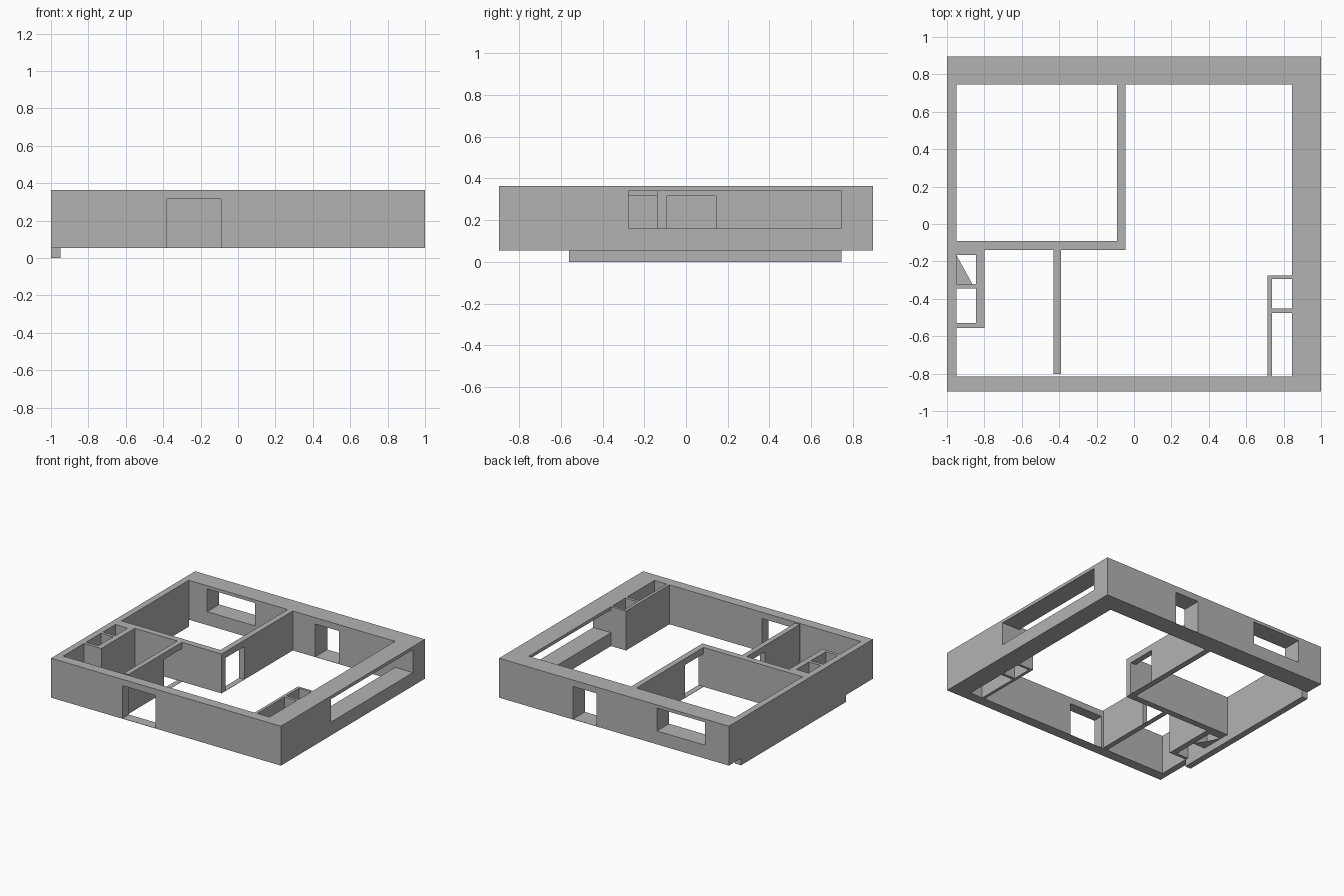
import bpy, bmesh

if "Cube" in bpy.data.objects:
    bpy.data.objects.remove(bpy.data.objects["Cube"])

BOTTOM, TOP = 0.055, 0.365
SILL = 0.057            # thin threshold left under each doorway
HEAD = 0.315            # door head height
WIN0, WIN1 = 0.16, 0.34 # window sill and head

mat = bpy.data.materials.new("plaster_grey")
mat.diffuse_color = (0.45, 0.45, 0.45, 1)
mat.use_nodes = True
mat.node_tree.nodes["Principled BSDF"].inputs["Base Color"].default_value = mat.diffuse_color


def finish(name, bm):
    bmesh.ops.recalc_face_normals(bm, faces=bm.faces[:])
    me = bpy.data.meshes.new(name)
    bm.to_mesh(me)
    bm.free()
    me.materials.append(mat)
    ob = bpy.data.objects.new(name, me)
    bpy.context.collection.objects.link(ob)
    return ob


def wall(x0, x1, y0, y1, z0=BOTTOM, z1=TOP):
    return ((x0, x1), (y0, y1), (z0, z1))


def inside(p, box):
    return all(lo < c < hi for c, (lo, hi) in zip(p, box))


def build(name, solids, openings=()):
    """Union of boxes minus openings, as one closed shell of flat faces."""
    cuts = [sorted({v for b in list(solids) + list(openings) for v in b[a]})
            for a in range(3)]
    n = [len(c) - 1 for c in cuts]
    filled = set()
    for i in range(n[0]):
        for j in range(n[1]):
            for k in range(n[2]):
                p = [(cuts[a][q] + cuts[a][q + 1]) / 2 for a, q in enumerate((i, j, k))]
                if any(inside(p, b) for b in solids) and not any(inside(p, b) for b in openings):
                    filled.add((i, j, k))
    bm = bmesh.new()
    verts = {}

    def vert(key):
        if key not in verts:
            verts[key] = bm.verts.new([cuts[a][key[a]] for a in range(3)])
        return verts[key]

    for cell in sorted(filled):
        for a in range(3):
            for side in (0, 1):
                nb = list(cell)
                nb[a] += 2 * side - 1
                if tuple(nb) in filled:
                    continue
                b, c = (a + 1) % 3, (a + 2) % 3
                loop = []
                for db, dc in ((0, 0), (1, 0), (1, 1), (0, 1)):
                    key = list(cell)
                    key[a] += side
                    key[b] += db
                    key[c] += dc
                    loop.append(vert(tuple(key)))
                bm.faces.new(loop if side else loop[::-1])
    bmesh.ops.dissolve_limit(bm, angle_limit=0.01, verts=bm.verts[:], edges=bm.edges[:])
    return finish(name, bm)


# Outer walls, with the lower skirt under the left wall
build("outer_walls",
      [wall(-1, 1, 0.745, 0.895), wall(-1, 1, -0.895, -0.815),
       wall(-1, -0.95, -0.895, 0.895), wall(0.845, 1, -0.895, 0.895),
       wall(-1, -0.95, -0.56, 0.745, 0, BOTTOM)],
      [wall(-0.38, -0.09, -1, -0.815, SILL, HEAD),     # front door
       wall(0.15, 0.357, 0.745, 1, SILL, HEAD),        # back door
       wall(-0.79, -0.374, 0.745, 1, WIN0, WIN1),      # back window
       wall(0.845, 1.1, -0.275, 0.745, WIN0, WIN1)])   # long right window

# Corner room walls with a doorway
build("room_walls",
      [wall(-0.09, -0.045, -0.14, 0.745), wall(-0.95, -0.045, -0.14, -0.09)],
      [wall(-0.09, -0.045, -0.09, 0.143, SILL, HEAD)])

# Hall partition with a doorway at its far end
build("hall_partition",
      [wall(-0.43, -0.39, -0.803, -0.14)],
      [wall(-0.43, -0.39, -0.365, -0.14, SILL, HEAD)])

# Left shafts: two small cells against the left wall
build("left_shafts",
      [wall(-0.845, -0.80, -0.555, -0.14)] +
      [wall(-0.95, -0.845, y0, y1) for y0, y1 in
       ((-0.165, -0.14), (-0.345, -0.32), (-0.555, -0.53))])

# Right closets
build("right_closets",
      [wall(0.715, 0.738, -0.815, -0.275)] +
      [wall(0.738, 0.845, y0, y1) for y0, y1 in ((-0.295, -0.275), (-0.475, -0.452))])

# Triangular floor plate in the rear shaft
bm = bmesh.new()
tri = bm.faces.new([bm.verts.new((x, y, BOTTOM)) for x, y in
                    ((-0.95, -0.165), (-0.95, -0.32), (-0.865, -0.32))])
ext = bmesh.ops.extrude_face_region(bm, geom=[tri])
bmesh.ops.translate(bm, vec=(0, 0, 0.002),
                    verts=[g for g in ext["geom"] if isinstance(g, bmesh.types.BMVert)])
finish("shaft_floor_plate", bm)
